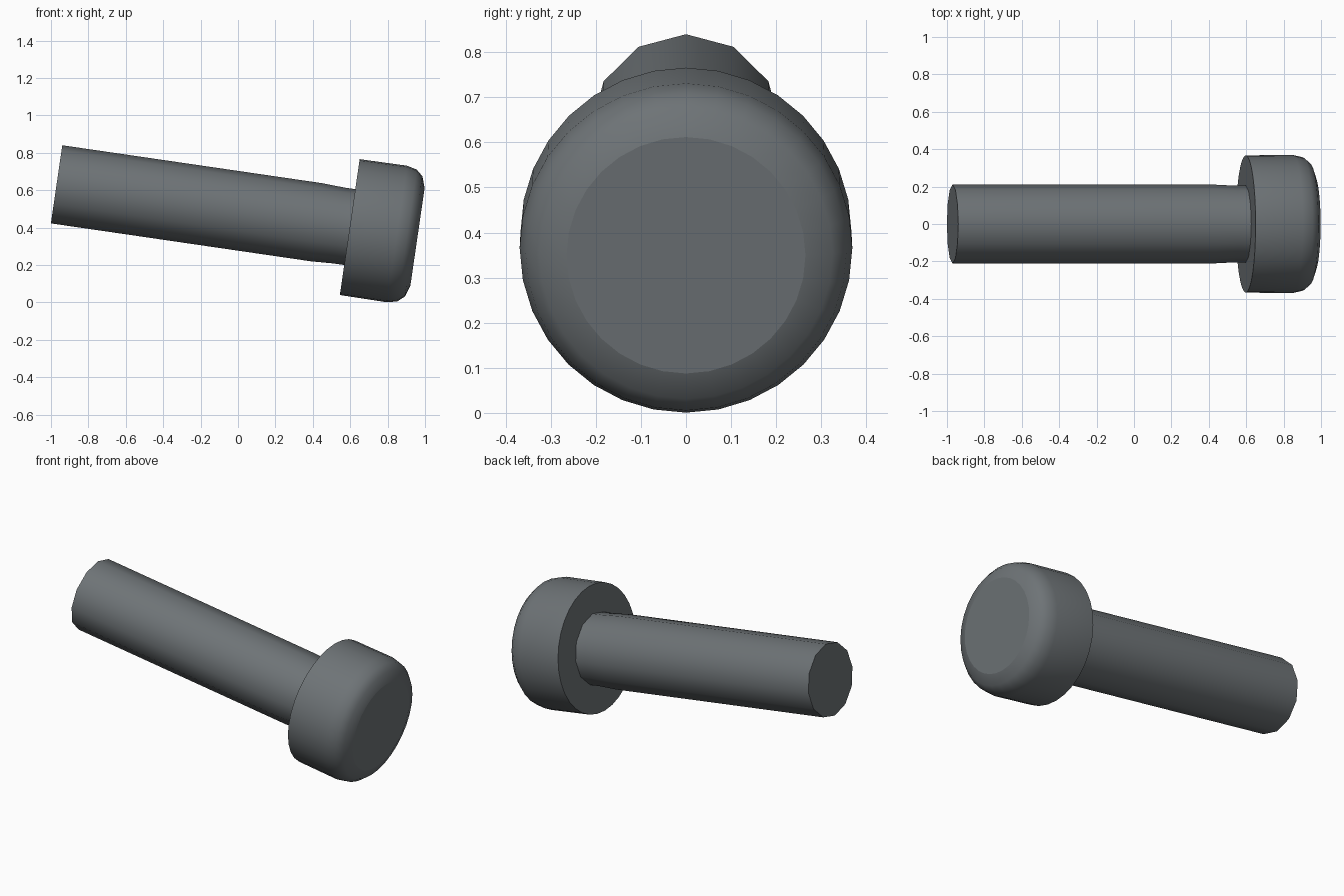
import bpy, bmesh, math
from mathutils import Matrix

if "Cube" in bpy.data.objects:
    bpy.data.objects.remove(bpy.data.objects["Cube"])

# The pin leans back: its axis dips 8.3 degrees towards +x
SEAT = (0.5975, 0, 0.4025)  # centre of the underside of the head
PLACE = Matrix.Translation(SEAT) @ Matrix.Rotation(math.radians(98.3), 4, 'Y')

# Dark, slightly blue steel
steel = bpy.data.materials.new("dark_steel")
steel.diffuse_color = (0.155, 0.172, 0.182, 1)
steel.use_nodes = True
steel.node_tree.nodes["Principled BSDF"].inputs["Base Color"].default_value = steel.diffuse_color


def lathe(name, profile, sides):
    """Turn (axial, radius) points around the pin axis and cap both ends."""
    bm = bmesh.new()
    rings = []
    for z, r in profile:
        rings.append([bm.verts.new((r * math.cos(2 * math.pi * i / sides),
                                    r * math.sin(2 * math.pi * i / sides), z))
                      for i in range(sides)])
    for a, b in zip(rings, rings[1:]):
        for i in range(sides):
            j = (i + 1) % sides
            bm.faces.new((a[i], a[j], b[j], b[i])).smooth = True
    bm.faces.new(rings[0][::-1])
    bm.faces.new(rings[-1])
    bm.transform(PLACE)
    bmesh.ops.recalc_face_normals(bm, faces=bm.faces)
    for e in bm.edges:  # keep real corners crisp
        e.smooth = e.calc_face_angle() < math.radians(35)
    mesh = bpy.data.meshes.new(name)
    bm.to_mesh(mesh)
    bm.free()
    mesh.materials.append(steel)
    obj = bpy.data.objects.new(name, mesh)
    bpy.context.collection.objects.link(obj)
    return obj


# Shaft, slightly slimmer next to the head
lathe("shaft", [(-1.584, 0.211), (-0.18, 0.211), (-0.06, 0.205), (0.01, 0.205)], 12)

# Round head with a softened outer rim and a flat top
lathe("head", [(0, 0.367), (0.255, 0.369), (0.31, 0.356),
               (0.345, 0.325), (0.366, 0.265)], 32)
